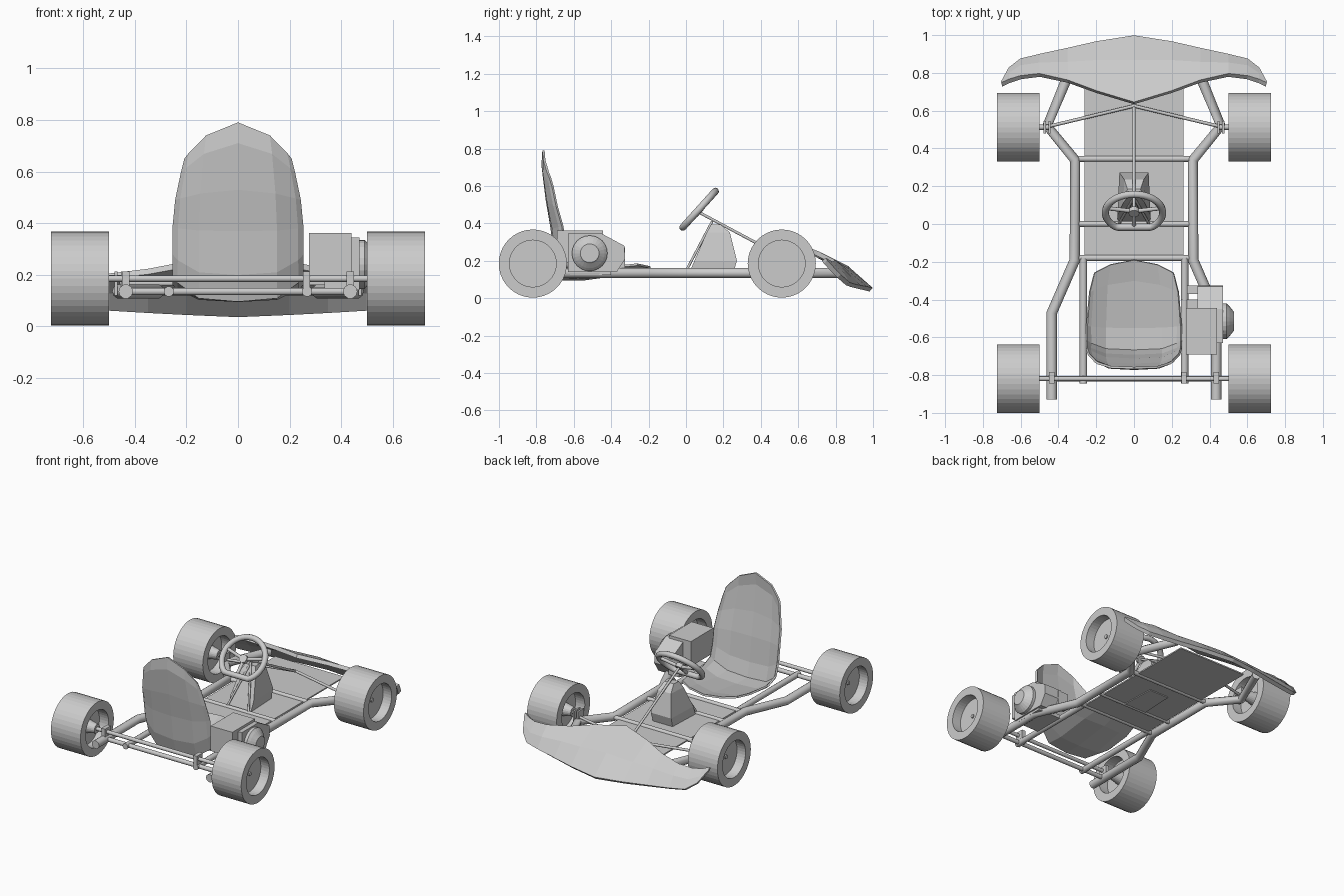
import bpy, bmesh
from math import sin, cos, pi
from mathutils import Vector

if "Cube" in bpy.data.objects:
    bpy.data.objects.remove(bpy.data.objects["Cube"])


def make(name, bm):
    bmesh.ops.recalc_face_normals(bm, faces=bm.faces)
    me = bpy.data.meshes.new(name)
    bm.to_mesh(me)
    bm.free()
    ob = bpy.data.objects.new(name, me)
    bpy.context.collection.objects.link(ob)
    return ob


def loft(name, rings, caps=True, closed=True):
    """Skin a list of equal-length point rings."""
    bm = bmesh.new()
    rows = [[bm.verts.new(p) for p in r] for r in rings]
    n = len(rows[0])
    for a, b in zip(rows, rows[1:]):
        for i in range(n if closed else n - 1):
            j = (i + 1) % n
            bm.faces.new((a[i], a[j], b[j], b[i]))
    if caps:
        bm.faces.new(rows[0])
        bm.faces.new(rows[-1])
    return make(name, bm)


def lathe_x(name, profile, y, z, n=40, side=1):
    """Turn (x, radius) points about an axis parallel to x."""
    return loft(name, [[(side * x, y + r * cos(2 * pi * i / n), z + r * sin(2 * pi * i / n))
                        for i in range(n)] for x, r in profile])


def tube(name, pts, r, cyclic=False):
    cu = bpy.data.curves.new(name, 'CURVE')
    cu.dimensions = '3D'
    cu.bevel_depth, cu.bevel_resolution, cu.use_fill_caps = r, 3, True
    sp = cu.splines.new('POLY')
    sp.points.add(len(pts) - 1)
    for p, q in zip(sp.points, pts):
        p.co = (*q, 1)
    sp.use_cyclic_u = cyclic
    ob = bpy.data.objects.new(name, cu)
    bpy.context.collection.objects.link(ob)
    bpy.ops.object.select_all(action='DESELECT')
    ob.select_set(True)
    bpy.context.view_layer.objects.active = ob
    bpy.ops.object.convert(target='MESH')
    bpy.ops.object.shade_smooth_by_angle(angle=0.7)
    return ob


def box(name, x0, x1, y0, y1, z0, z1):
    return loft(name, [[(x0, y0, z), (x1, y0, z), (x1, y1, z), (x0, y1, z)] for z in (z0, z1)])


def shell(ob, t, offset):
    m = ob.modifiers.new("thickness", 'SOLIDIFY')
    m.thickness, m.offset = t, offset


AXLE_Z, REAR_Y, FRONT_Y, RAIL_Z = .185, -.819, .512, .135
tyre = [(.57, .02), (.57, .125), (.50, .125), (.50, .182), (.725, .182),
        (.725, .125), (.66, .125), (.66, .015)]

for side, s in (("left", -1), ("right", 1)):
    # Wheels
    for end, y in (("front", FRONT_Y), ("rear", REAR_Y)):
        lathe_x(f"{end}_{side}_wheel", tyre, y, AXLE_Z, side=s)
        lathe_x(f"{end}_{side}_hub", [(.5, .03), (.575, .045)], y, AXLE_Z, 20, s)
    # Side rails
    rail = [(.335, .82), (.46, .52), (.313, .34), (.313, -.19), (.435, -.47), (.435, -.93)]
    tube(f"{side}_outer_rail", [(s * x, y, RAIL_Z) for x, y in rail], .028)
    tube(f"{side}_seat_rail", [(s * .268, -.18, RAIL_Z), (s * .268, -.845, RAIL_Z)], .02)
    # Steering knuckle, stub axle and tie rod
    tube(f"{side}_stub_axle", [(s * .45, FRONT_Y, AXLE_Z), (s * .668, FRONT_Y, AXLE_Z)], .014)
    for dx in (.447, .473):
        box(f"{side}_knuckle_plate", s * dx - .006, s * dx + .006, .48, .545, .12, .212)
    tube(f"{side}_tie_rod", [(s * .46, .515, .165), (0, .625, .165)], .009)
    tube(f"{side}_column_strut", [(s * .08, 0, .145), (0, .14, .41)], .007)

# Cross members
for name, y, x, r in (("front", .345, .31, .016), ("middle", 0, .31, .015),
                      ("seat", -.18, .31, .016), ("rear", REAR_Y, .435, .015)):
    tube(f"{name}_cross_tube", [(-x, y, RAIL_Z), (x, y, RAIL_Z)], r)
box("floor_pan", -.263, .263, -.19, .78, .128, .137)

# Rear axle and bearing brackets
tube("rear_axle", [(-.668, REAR_Y, AXLE_Z), (.668, REAR_Y, AXLE_Z)], .013)
for x in (-.435, .265, .435):
    box("axle_bracket", x - .014, x + .014, -.845, -.783, .12, .213)

# Seat: centre y, z, half width, edge y, z, power of the side curve
seat_rows = [(-.19, .165, .21, -.26, .18, 2), (-.30, .135, .235, -.36, .17, 2),
             (-.55, .10, .25, -.54, .165, 4), (-.67, .10, .25, -.62, .20, 4),
             (-.698, .20, .25, -.645, .28, 4), (-.718, .37, .25, -.66, .385, 4),
             (-.745, .53, .24, -.69, .49, 4), (-.767, .71, .218, -.712, .595, 4),
             (-.762, .79, .205, -.728, .65, 4)]
seat = loft("seat", [[(u * w, cy + abs(u) ** p * (ey - cy),
                       cz + abs(u) ** (2 if cz > .5 else p) * (ez - cz))
                      for u in (-1, -.92, -.6, 0, .6, .92, 1)]
                     for cy, cz, w, ey, ez, p in seat_rows], caps=False, closed=False)
shell(seat, .012, 0)

# Nose fairing: x, then y, z of the front edge, crease and back edge
nose = [(0, .99, .045, .86, .16, .64, .262), (.2, .958, .053, .86, .15, .70, .24),
        (.35, .923, .06, .85, .145, .755, .212), (.5, .89, .068, .845, .135, .788, .195),
        (.6, .865, .077, .83, .132, .776, .187), (.66, .818, .118, .79, .152, .757, .195),
        (.70, .746, .193, .742, .2, .738, .208)]
full = [(-r[0], *r[1:]) for r in nose[:0:-1]] + nose
fairing = loft("nose_fairing", [[(r[0], r[i], r[i + 1]) for i in (1, 3, 5)] for r in full],
               caps=False, closed=False)
shell(fairing, .026, 0)

# Steering wheel with flattened lower edge
hub = Vector((0, .06, .464))
across, up = Vector((1, 0, 0)), Vector((0, .67, .742))
rim = []
for i in range(40):
    a = 2 * pi * i / 40
    rim.append(hub + across * .152 * cos(a) + up * max(.145 * sin(a), -.115))
tube("steering_wheel_rim", rim, .019, True)
axis = across.cross(up)
for a in (.25, pi - .25, -pi / 2):
    tip = hub + across * .145 * cos(a) + up * max(.14 * sin(a), -.115)
    tube("steering_spoke", [hub - axis * .01, tip], .011)
tube("steering_hub", [hub - axis * .02, hub + axis * .008], .028)
tube("steering_column", [hub, (0, .63, .16)], .008)

# Fuel tank between the driver's legs
tank = [(.123, .012, .25, .085), (.20, .045, .272, .088), (.35, .11, .235, .058), (.395, .135, .185, .04)]
loft("fuel_tank", [[(-w, a, z), (w, a, z), (w * .88, b, z), (-w * .88, b, z)] for z, a, b, w in tank])

# Engine
crank = [(-.63, .14), (-.37, .14), (-.325, .21), (-.33, .28), (-.45, .345), (-.63, .345)]
loft("engine_block", [[(x, y, z) for y, z in crank] for x in (.335, .47)])
box("engine_head", .275, .44, -.69, -.445, .19, .362)
box("engine_intake", .28, .36, -.37, -.325, .16, .27)
box("engine_mount", .25, .46, -.62, -.40, .125, .15)
lathe_x("clutch_cover", [(.465, .095), (.49, .095), (.505, .08), (.525, .055), (.53, .05)],
        -.515, .24, 24)
